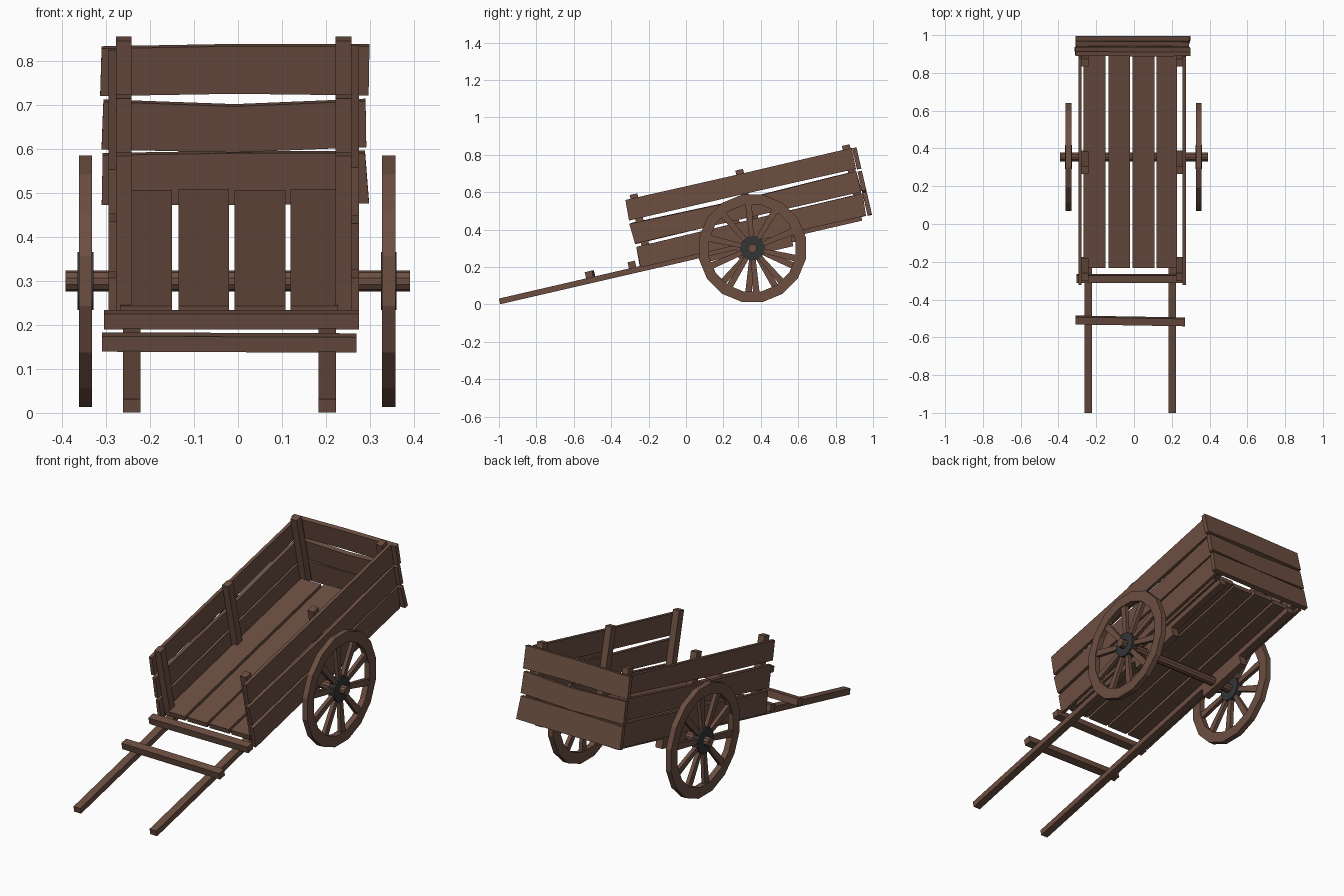
import bpy, bmesh, math, random
from mathutils import Matrix, Vector

random.seed(4)
cube = bpy.data.objects.get("Cube")
if cube:
    bpy.data.objects.remove(cube)


def material(name, rgb):
    m = bpy.data.materials.new(name)
    m.use_nodes = True
    m.diffuse_color = (*rgb, 1)
    m.node_tree.nodes["Principled BSDF"].inputs["Base Color"].default_value = (*rgb, 1)
    return m


WOOD = material("brown wood", (0.15, 0.077, 0.053))
IRON = material("dark iron", (0.034, 0.036, 0.038))

# Cart frame: y runs along the shafts, z is square to the bed
TILT = Matrix.Translation((0, -1, 0.015)) @ Matrix.Rotation(math.radians(13), 4, 'X')
MID = -0.01    # the body sits slightly off centre


def finish(name, bm, mat, matrix):
    bmesh.ops.recalc_face_normals(bm, faces=bm.faces)
    bm.transform(matrix)
    mesh = bpy.data.meshes.new(name)
    bm.to_mesh(mesh)
    bm.free()
    mesh.materials.append(mat)
    obj = bpy.data.objects.new(name, mesh)
    bpy.context.collection.objects.link(obj)
    return obj


def prism(name, outline, depth, mat=WOOD, matrix=TILT):
    """Extrude a closed outline of 3D points along a depth vector."""
    bm = bmesh.new()
    face = bm.faces.new([bm.verts.new(p) for p in outline])
    ext = bmesh.ops.extrude_face_region(bm, geom=[face])
    bmesh.ops.translate(bm, vec=depth,
                        verts=[v for v in ext["geom"] if isinstance(v, bmesh.types.BMVert)])
    return finish(name, bm, mat, matrix)


def beam(name, x, y, z, matrix=TILT):
    """Straight timber given by its ranges."""
    pts = [(x[0], y[0], z[0]), (x[1], y[0], z[0]), (x[1], y[1], z[0]), (x[0], y[1], z[0])]
    return prism(name, pts, (0, 0, z[1] - z[0]), matrix=matrix)


def plank(name, along, span, height, start, thick, sag=0.0):
    """Rough upright plank along x or y, with uneven ends and a bowed top edge."""
    def j(r=0.006):
        return random.uniform(-r, r)
    mid = (span[0] + span[1]) / 2
    lo, hi = height
    flat = [(span[0] + j(), lo + j()), (mid, lo + j(0.003) - sag / 2), (span[1] + j(), lo + j()),
            (span[1] + j(), hi + j()), (mid, hi + j(0.003) - sag), (span[0] + j(), hi + j())]
    if along == 'x':
        return prism(name, [(a, start, w) for a, w in flat], (0, thick, 0))
    return prism(name, [(start, a, w) for a, w in flat], (thick, 0, 0))


# Shafts, and the blocks that carry the axle
for side, x in (("right", -0.242), ("left", 0.203)):
    beam(side + "_shaft", (x - 0.02, x + 0.02), (0.003, 1.99), (-0.015, 0.016))
    beam(side + "_axle_block", (x - 0.02, x + 0.02), (1.3, 1.6), (-0.065, -0.015))

# Crossbars, set a little askew
for name, y, x, skew in (("front_crossbar", 0.512, (-0.31, 0.27), -0.02),
                         ("bed_crossbar", 0.737, (-0.305, 0.275), 0.0)):
    prism(name, [(x[0], y - 0.02, 0.014), (x[1], y - 0.02 + skew / 2, 0.014),
                 (x[1], y + 0.02 + skew / 2, 0.014), (x[0], y + 0.02, 0.014)], (0, 0, 0.036))

# Floor boards
for i, (x0, x1) in enumerate(((-0.268, -0.15), (-0.136, -0.02), (-0.008, 0.108), (0.12, 0.228))):
    beam(f"floor_board_{i + 1}", (x0, x1), (0.80, 1.97 + 0.01 * (i % 2)), (0.024, 0.05))

# Side and tail planks in three rows
ROWS = (("bottom", 0.01, 0.123, 0.0), ("middle", 0.14, 0.247, 0.012), ("top", 0.268, 0.372, 0.0))
for row, lo, hi, sag in ROWS:
    for side, s in (("right", -1), ("left", 1)):
        plank(f"{side}_{row}_plank", 'y', (0.778, 2.02), (lo, hi), MID + s * 0.267, s * 0.018, sag / 2)
    plank(f"tail_{row}_plank", 'x', (-0.308, 0.294), (lo - 0.008, hi), 2.024, 0.024, sag)

# Upright posts
for side, s in (("right", -1), ("left", 1)):
    for place, y in (("front", 0.83), ("middle", 1.41), ("rear", 1.995)):
        x = MID + s * 0.25
        beam(f"{side}_{place}_post", (x - 0.018, x + 0.018), (y - 0.021, y + 0.021), (0.02, 0.398))

# Axle
HUB = Vector((0, 0.355, 0.3))


def disc(name, radius, x0, x1, sides, mat):
    pts = [(x0, radius * math.cos(a), radius * math.sin(a))
           for a in (math.tau * (i + 0.5) / sides for i in range(sides))]
    return prism(name, pts, (x1 - x0, 0, 0), mat, Matrix.Translation(HUB))


disc("axle", 0.024, -0.393, 0.391, 10, WOOD)


# Wheels: faceted rim, tapered spokes, iron hub
def rim(name, x0, x1, outer, inner, sides):
    bm = bmesh.new()
    rings = []
    for i in range(sides):
        a = math.tau * (i + 0.5) / sides
        rings.append([bm.verts.new((x, r * math.cos(a), r * math.sin(a)))
                      for x, r in ((x0, outer), (x1, outer), (x1, inner), (x0, inner))])
    for i, ring in enumerate(rings):
        nxt = rings[(i + 1) % sides]
        for k in range(4):
            m = (k + 1) % 4
            bm.faces.new((ring[k], ring[m], nxt[m], nxt[k]))
    return finish(name, bm, WOOD, Matrix.Translation(HUB))


SPOKES = 10
for side, x, phase in (("right", -0.347, 85), ("left", 0.343, 95)):
    rim(side + "_wheel_rim", x - 0.015, x + 0.015, 0.292, 0.236, 16)
    disc(side + "_hub", 0.066, x - 0.018, x + 0.018, 14, IRON)
    for i in range(SPOKES):
        turn = Matrix.Rotation(math.radians(phase - 90) + math.tau * i / SPOKES, 4, 'X')
        prism(f"{side}_spoke_{i + 1}",
              [(x - 0.01, -0.012, 0.05), (x - 0.01, 0.012, 0.05),
               (x - 0.01, 0.018, 0.245), (x - 0.01, -0.018, 0.245)],
              (0.02, 0, 0), matrix=Matrix.Translation(HUB) @ turn)
